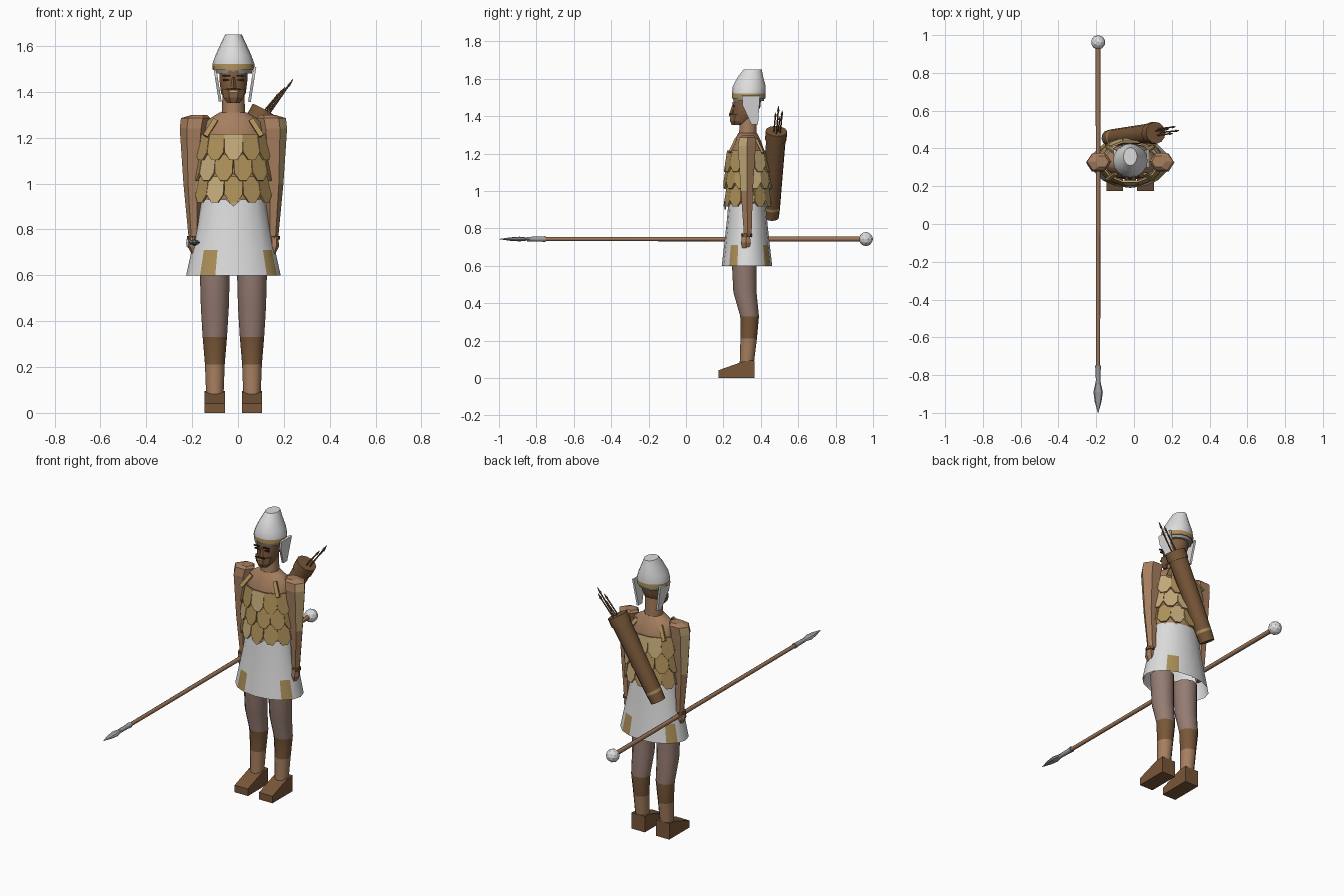
import bpy, bmesh, math, random
from mathutils import Vector, Matrix

random.seed(4)
if "Cube" in bpy.data.objects:
    bpy.data.objects.remove(bpy.data.objects["Cube"])

CX, CY = -0.02, 0.33


def material(name, *rgb):
    m = bpy.data.materials.new(name)
    m.use_nodes = True
    m.diffuse_color = (*rgb, 1)
    bsdf = next(n for n in m.node_tree.nodes if n.type == 'BSDF_PRINCIPLED')
    bsdf.inputs["Base Color"].default_value = (*rgb, 1)
    return m


SKIN = material("skin", .38, .21, .115)
FACE = material("face_skin", .22, .11, .05)
HAIR = material("black_hair", .035, .022, .015)
LEATHER = material("leather", .19, .095, .04)
CLOTH = material("white_cloth", .72, .72, .72)
GOLD = material("gold", .42, .28, .1)
PALE = material("pale_gold", .55, .40, .19)
THIGH = material("legging", .30, .20, .165)
WOOD = material("spear_wood", .33, .18, .10)
STEEL = material("steel", .33, .34, .36)


def finish(name, bm, mats, smooth=None):
    bmesh.ops.recalc_face_normals(bm, faces=bm.faces)
    me = bpy.data.meshes.new(name)
    bm.to_mesh(me)
    bm.free()
    for m in mats:
        me.materials.append(m)
    ob = bpy.data.objects.new(name, me)
    bpy.context.collection.objects.link(ob)
    if smooth:
        bpy.ops.object.select_all(action='DESELECT')
        ob.select_set(True)
        bpy.context.view_layer.objects.active = ob
        bpy.ops.object.shade_smooth_by_angle(angle=math.radians(smooth))
    return ob


def loft(name, rings, sides, mats, rule=None, cap=True, smooth=None, turn=0):
    """Skin rings (x, y, z, rx, ry); rule(ring, side) picks the material."""
    bm = bmesh.new()
    rows = []
    for x, y, z, rx, ry in rings:
        angs = [(i + turn) * math.tau / sides for i in range(sides)]
        rows.append([bm.verts.new((x + rx * math.cos(a), y + ry * math.sin(a), z)) for a in angs])
    for r in range(len(rows) - 1):
        for i in range(sides):
            j = (i + 1) % sides
            f = bm.faces.new((rows[r][i], rows[r][j], rows[r + 1][j], rows[r + 1][i]))
            f.material_index = rule(r, i) if rule else 0
    if cap:
        bm.faces.new(rows[0])
        bm.faces.new(rows[-1]).material_index = rule(len(rows) - 2, 0) if rule else 0
    return finish(name, bm, mats, smooth)


def rod(name, a, b, profile, sides, mats, rule=None, smooth=None):
    """Turned part along a-b; profile is (fraction, radius)."""
    a, b = Vector(a), Vector(b)
    d = b - a
    ob = loft(name, [(0, 0, t * d.length, r, r) for t, r in profile], sides, mats, rule, smooth=smooth)
    ob.data.transform(Matrix.Translation(a) @ d.to_track_quat('Z', 'Y').to_matrix().to_4x4())
    return ob


def plate(name, outline, thick, matrix, mat):
    """Flat outline in local XZ, thickened along -Y, then placed."""
    bm = bmesh.new()
    f = bm.faces.new([bm.verts.new((u, 0, v)) for u, v in outline])
    ext = bmesh.ops.extrude_face_region(bm, geom=[f])
    moved = [v for v in ext['geom'] if isinstance(v, bmesh.types.BMVert)]
    bmesh.ops.translate(bm, vec=(0, -thick, 0), verts=moved)
    bm.transform(matrix)
    return finish(name, bm, [mat])


def box(name, size, at, mat):
    w, d, h = size
    return plate(name, [(-w / 2, -h / 2), (w / 2, -h / 2), (w / 2, h / 2), (-w / 2, h / 2)],
                 d, Matrix.Translation((at[0], at[1] + d / 2, at[2])), mat)


# Torso, neck and head
loft("torso", [(CX, CY, z, rx, ry) for z, rx, ry in
               [(.88, .135, .095), (1.05, .138, .098), (1.2, .14, .095), (1.27, .125, .07), (1.31, .06, .05)]],
     12, [SKIN], smooth=40)
loft("neck", [(CX, .33, 1.29, .052, .05), (CX, .335, 1.42, .046, .046)], 10, [SKIN], smooth=40)
loft("head", [(CX, y, z, rx, ry) for y, z, rx, ry in
              [(.295, 1.36, .036, .042), (.31, 1.395, .056, .06), (.325, 1.45, .063, .075), (.33, 1.53, .065, .078)]],
     12, [FACE], smooth=40, turn=.5)
loft("beard", [(CX, y, z, rx, ry) for y, z, rx, ry in
               [(.272, 1.352, .03, .03), (.276, 1.375, .047, .044), (.282, 1.41, .054, .048)]], 8, [FACE], turn=.5)
loft("nose", [(CX, .245, 1.405, .014, .016), (CX, .255, 1.465, .006, .006)], 4, [FACE])
box("mouth", (.04, .008, .01), (CX, .234, 1.402), PALE)
box("moustache", (.06, .01, .006), (CX, .236, 1.412), HAIR)
for s in (-1, 1):
    box("eye", (.03, .008, .008), (CX + s * .031, .255, 1.452), HAIR)
    box("brow", (.036, .008, .006), (CX + s * .031, .25, 1.47), HAIR)

# Helmet with gold band and cheek flaps
loft("helmet", [(CX, y, z, rx, ry) for y, z, rx, ry in
                [(.335, 1.495, .09, .09), (.335, 1.52, .092, .09), (.338, 1.56, .078, .088),
                 (.345, 1.61, .055, .068), (.357, 1.65, .036, .048)]],
     16, [GOLD, CLOTH], lambda r, i: min(r, 1), smooth=40)
loft("helmet_lining", [(CX, .335, 1.48, .08, .08), (CX, .335, 1.5, .086, .086)], 16, [STEEL], smooth=40)
for s in (-1, 1):
    tilt = Matrix.Rotation(math.radians(90), 4, 'Z')
    place = Matrix.Translation((CX + s * .088, .34, 1.51)) @ Matrix.Rotation(s * math.radians(9), 4, 'Y') @ tilt
    plate("cheek_flap", [(-.04, 0), (.055, 0), (.045, -.155), (.01, -.155), (-.038, -.05)], .012, place, CLOTH)

# Overlapping armour scales in staggered rows
for row, (top, rx, ry) in enumerate([(1.215, .142, .1), (1.125, .147, .104), (1.03, .145, .102)]):
    for k in range(12):
        a = math.tau * (k + row * .5) / 12
        w, h = .039, .115
        out = [(-w, 0), (w, 0), (w, -.7 * h), (.4 * w, -h), (-.4 * w, -h), (-w, -.7 * h)]
        normal = math.atan2(math.sin(a) / ry, math.cos(a) / rx)
        place = (Matrix.Translation((CX + rx * math.cos(a), CY + ry * math.sin(a), top))
                 @ Matrix.Rotation(normal + math.pi / 2, 4, 'Z') @ Matrix.Rotation(math.radians(-9), 4, 'X'))
        plate("armour_scale", out, .01, place, PALE if random.random() < .25 else GOLD)
plate("armour_point", [(-.035, .02), (0, .035), (.035, .02), (0, -.01)], .01,
      Matrix.Translation((CX, .215, .91)), PALE)
for s in (-1, 1):
    for y in (.255, .4):
        lean = Matrix.Rotation(-s * math.radians(30), 4, 'Y')
        tip = Matrix.Rotation(math.radians(-25 if y < CY else 25), 4, 'X')
        plate("shoulder_strap", [(-.011, -.045), (.011, -.045), (.011, .045), (-.011, .045)], .012,
              Matrix.Translation((CX + s * .1, y, 1.24)) @ tip @ lean, GOLD)

# Skirt with four hem patches
skirt = [(.6, .206, .135), (.71, .182, .122), (.82, .158, .11), (.93, .138, .1)]
loft("skirt", [(CX, CY - .004, z, rx, ry) for z, rx, ry in skirt], 16, [CLOTH, GOLD],
     lambda r, i: int(r == 0 and i % 4 == 2), cap=False, smooth=40)

for s in (-1, 1):
    # Leg with legging, bound calf and shin
    x = CX + s * .081
    loft("leg", [(x, y, z, rx, ry) for y, z, rx, ry in
                 [(.325, .08, .038, .038), (.335, .21, .043, .044), (.34, .33, .053, .05),
                  (.315, .46, .061, .062), (.31, .64, .066, .066)]],
         12, [SKIN, LEATHER, THIGH], lambda r, i: min(r, 2), smooth=40)
    # Wedge shoe drawn from the side
    shoe = [(-.155, 0), (.035, 0), (.035, .095), (-.02, .09), (-.155, .042)]
    plate("shoe", shoe, .088, Matrix.Translation((x - .044, .33, 0)) @ Matrix.Rotation(math.pi / 2, 4, 'Z')
          @ Matrix.Translation((0, 0, 0)), LEATHER)
    # Six-sided arm, cuff and hand
    arm = [(.172, .33, .77, .024, .024), (.178, .325, 1.0, .04, .037), (.172, .325, 1.24, .062, .055),
           (.165, .33, 1.285, .064, .052), (.15, .33, 1.298, .036, .034)]
    stripe = 5 if s > 0 else 2
    loft("arm", [(CX + s * px, y, z, rx, ry) for px, y, z, rx, ry in arm], 6, [SKIN, PALE],
         lambda r, i: int(i == stripe and 0 < r < 3))
    loft("cuff", [(CX + s * .178, .325, z, .025, .027) for z in (.755, .772)], 8, [LEATHER])
    loft("hand", [(CX + s * px, .32, z, rx, ry) for px, z, rx, ry in
                  [(.172, .695, .012, .022), (.178, .725, .021, .03), (.178, .765, .018, .024)]], 6, [SKIN])

# Quiver slung across the back, with arrows
rod("quiver", (-.135, .455, .86), (.115, .483, 1.32),
    [(0, .042), (.1, .045), (.13, .045), (.9, .053), (.9, .058), (1, .058)], 12, [LEATHER, GOLD],
    lambda r, i: int(r == 1), smooth=40)
for dx, dy, top in [(.03, 0, 1.455), (.012, .02, 1.43), (-.005, -.015, 1.42), (-.025, .008, 1.4)]:
    rod("arrow", (.115 + dx * .6, .483 + dy, 1.3), (.21 + dx, .495 + dy, top),
        [(0, .004), (.8, .004), (.82, .007), (1, .001)], 6, [LEATHER])

# Spear held level: shaft, socket, blade and round butt
SX, SZ = -.19, .743
rod("spear_shaft", (SX, .95, SZ), (SX, -.78, SZ), [(0, .013), (1, .011)], 8, [WOOD], smooth=50)
rod("spear_socket", (SX, -.75, SZ), (SX, -.85, SZ), [(0, .016), (.3, .013), (1, .012)], 8, [STEEL], smooth=50)
blade = rod("spear_blade", (SX, -.83, SZ), (SX, -1, SZ), [(0, .012), (.35, .025), (.65, .018), (1, .001)],
            8, [STEEL])
for v in blade.data.vertices:
    v.co.z = SZ + (v.co.z - SZ) * .5
bm = bmesh.new()
bmesh.ops.create_icosphere(bm, subdivisions=2, radius=.038, matrix=Matrix.Translation((SX, .962, SZ)))
finish("spear_butt", bm, [CLOTH])
